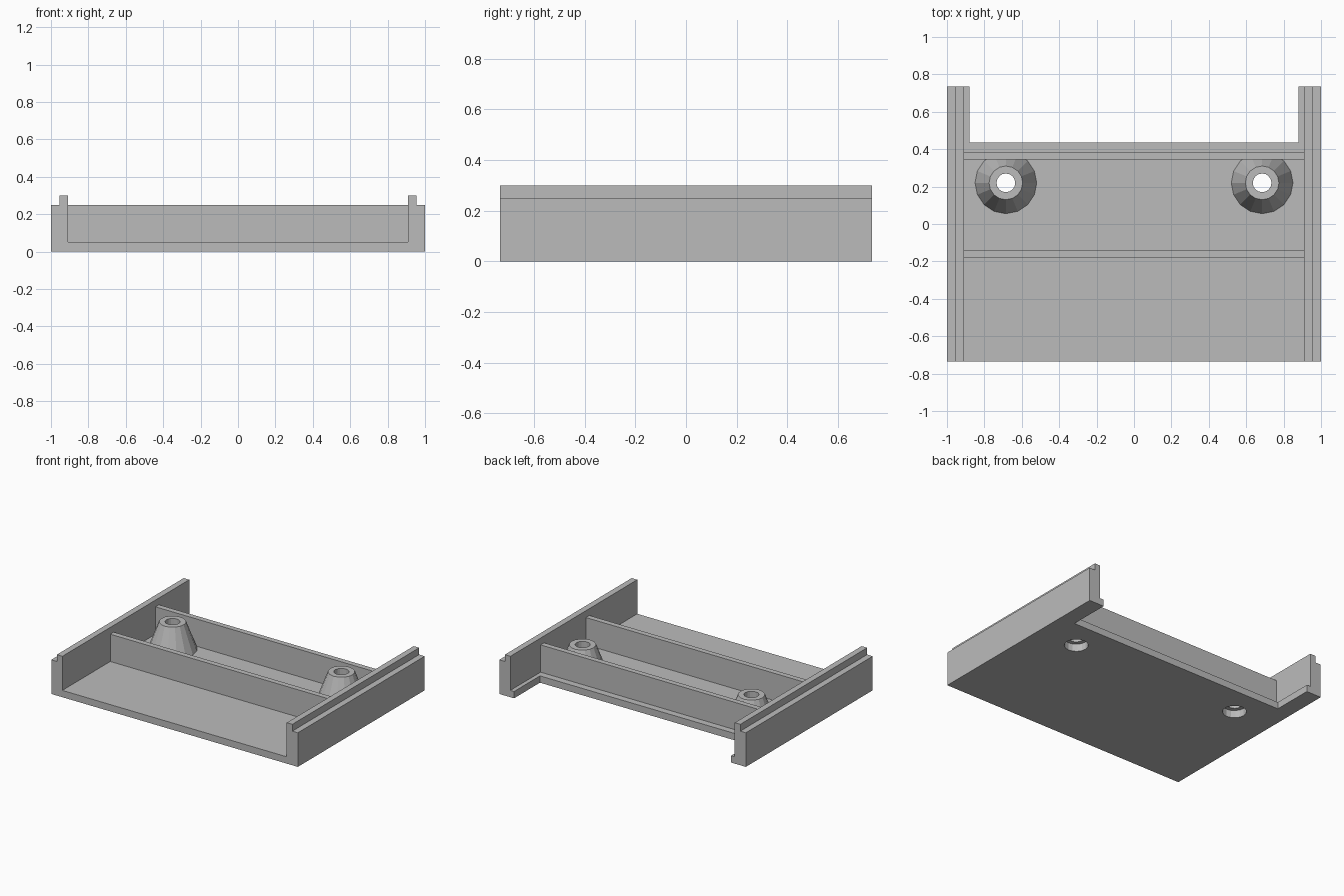
import bpy, bmesh, math

if "Cube" in bpy.data.objects:
    bpy.data.objects.remove(bpy.data.objects["Cube"])

grey = bpy.data.materials.new("plain grey")
grey.diffuse_color = (0.5, 0.5, 0.5, 1)
grey.use_nodes = True
grey.node_tree.nodes["Principled BSDF"].inputs["Base Color"].default_value = grey.diffuse_color
SIDES = 16
POST_X, POST_Y = 0.685, 0.22


def finish(name, bm):
    bmesh.ops.recalc_face_normals(bm, faces=bm.faces)
    mesh = bpy.data.meshes.new(name)
    bm.to_mesh(mesh)
    bm.free()
    mesh.materials.append(grey)
    ob = bpy.data.objects.new(name, mesh)
    bpy.context.scene.collection.objects.link(ob)
    return ob


def box(name, x0, x1, y0, y1, z0, z1):
    bm = bmesh.new()
    bmesh.ops.create_cube(bm, size=1)
    for v in bm.verts:
        v.co = ((x0 + x1) / 2 + v.co.x * (x1 - x0),
                (y0 + y1) / 2 + v.co.y * (y1 - y0),
                (z0 + z1) / 2 + v.co.z * (z1 - z0))
    return finish(name, bm)


def lathe(name, profile, cx, cy):
    """Revolve a closed (radius, z) loop around a vertical axis."""
    bm = bmesh.new()
    rings = []
    for i in range(SIDES):
        a = 2 * math.pi * i / SIDES
        rings.append([bm.verts.new((cx + r * math.cos(a), cy + r * math.sin(a), z))
                      for r, z in profile])
    n = len(profile)
    for i in range(SIDES):
        p, q = rings[i], rings[(i + 1) % SIDES]
        for j in range(n):
            k = (j + 1) % n
            bm.faces.new((p[j], q[j], q[k], p[k]))
    return finish(name, bm)


def cylinder(name, cx, cy, r, z0, z1):
    bm = bmesh.new()
    ring = [bm.verts.new((cx + r * math.cos(2 * math.pi * i / SIDES),
                          cy + r * math.sin(2 * math.pi * i / SIDES), z0))
            for i in range(SIDES)]
    face = bm.faces.new(ring)
    top = bmesh.ops.extrude_face_region(bm, geom=[face])["geom"]
    for v in top:
        if isinstance(v, bmesh.types.BMVert):
            v.co.z = z1
    return finish(name, bm)


# Tray: channel section with stepped side walls, swept front to back
half = [(0.91, 0.05), (0.91, 0.30), (0.955, 0.30), (0.955, 0.25), (1, 0.25), (1, 0)]
section = half + [(-x, z) for x, z in reversed(half)]
bm = bmesh.new()
front = bm.faces.new([bm.verts.new((x, -0.735, z)) for x, z in section])
for v in bmesh.ops.extrude_face_region(bm, geom=[front])["geom"]:
    if isinstance(v, bmesh.types.BMVert):
        v.co.y = 0.735
tray = finish("tray", bm)

# Rear notch and screw holes cut from the floor
cutters = [box("notch_cutter", -0.88, 0.88, 0.435, 0.9, -0.1, 0.2)]
cutters += [cylinder("hole_cutter", s * POST_X, POST_Y, 0.08, -0.1, 0.15) for s in (-1, 1)]
for c in cutters:
    mod = tray.modifiers.new("cut", 'BOOLEAN')
    mod.operation = 'DIFFERENCE'
    mod.solver = 'EXACT'
    mod.object = c
    c.hide_render = True
    c.hide_set(True)

# Cross ribs between the walls
box("rear_rib", -0.91, 0.91, 0.345, 0.385, 0.05, 0.25)
box("middle_rib", -0.91, 0.91, -0.18, -0.14, 0.05, 0.25)

# Tapered screw posts, counterbored from below
post = [(0.165, 0.05), (0.09, 0.25), (0.05, 0.25), (0.05, 0.055), (0.08, 0.055), (0.08, 0.05)]
for side, s in (("left", -1), ("right", 1)):
    lathe(side + "_screw_post", post, s * POST_X, POST_Y)
